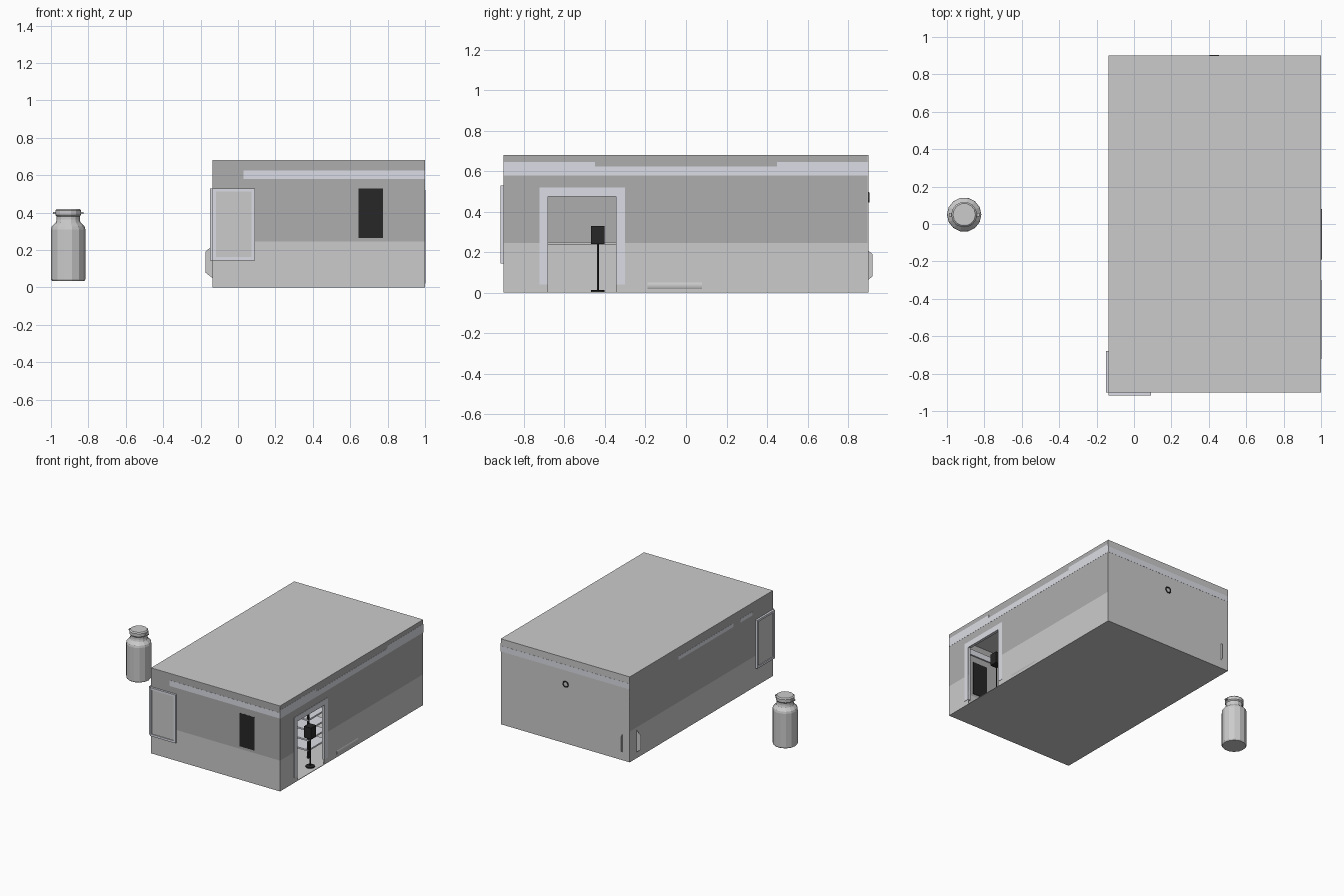
import bpy, bmesh, math
from mathutils import Vector

if "Cube" in bpy.data.objects:
    bpy.data.objects.remove(bpy.data.objects["Cube"])


def material(name, rgb):
    m = bpy.data.materials.new(name)
    m.diffuse_color = (*rgb, 1)
    m.use_nodes = True
    m.node_tree.nodes["Principled BSDF"].inputs["Base Color"].default_value = m.diffuse_color
    return m


DARK = material("upper_wall_grey", (0.42, 0.42, 0.42))
TRIM = material("trim_grey", (0.72, 0.73, 0.79))
BLACK = material("black", (0.02, 0.02, 0.02))


def finish(name, bm, mat=None):
    bmesh.ops.recalc_face_normals(bm, faces=bm.faces)
    me = bpy.data.meshes.new(name)
    bm.to_mesh(me)
    bm.free()
    ob = bpy.data.objects.new(name, me)
    bpy.context.collection.objects.link(ob)
    if mat:
        me.materials.append(mat)
    return ob


def boxes(name, spans, mat=None):
    """One object from boxes given as (x0, x1, y0, y1, z0, z1)."""
    bm = bmesh.new()
    for x0, x1, y0, y1, z0, z1 in spans:
        vs = bmesh.ops.create_cube(bm, size=1)["verts"]
        for v in vs:
            v.co = Vector((x0 + (v.co.x + .5) * (x1 - x0),
                           y0 + (v.co.y + .5) * (y1 - y0),
                           z0 + (v.co.z + .5) * (z1 - z0)))
    return finish(name, bm, mat)


def lathe(name, profile, centre, sides, mat=None):
    bm = bmesh.new()
    rings = [[bm.verts.new((centre[0] + r * math.cos(2 * math.pi * i / sides),
                            centre[1] + r * math.sin(2 * math.pi * i / sides), z))
              for i in range(sides)] for r, z in profile]
    for a, b in zip(rings, rings[1:]):
        for i in range(sides):
            j = (i + 1) % sides
            bm.faces.new((a[i], a[j], b[j], b[i]))
    bm.faces.new(rings[0])
    bm.faces.new(rings[-1])
    return finish(name, bm, mat)


X0, X1, Y0, Y1, H, BAND, T = -0.135, 1.0, -0.9, 0.9, 0.68, 0.245, 0.004
D0, D1, DH = -0.68, -0.345, 0.475      # door opening

# room shell
boxes("floor", [(X0, X1, Y0, Y1, 0, T)])
boxes("roof", [(X0, X1, Y0, Y1, H - T, H)])
boxes("back_wall", [(X0, X1, Y1 - T, Y1, 0, H)])
for name, z0, z1, mat in (("lower_wall", 0, BAND, None), ("upper_wall", BAND, H - T, DARK)):
    boxes(name, [(X0, X1, Y0, Y0 + T, z0, z1),
                 (X0, X0 + T, Y0, Y1, z0, z1),
                 (X1 - T, X1, Y0, D0, z0, z1),
                 (X1 - T, X1, D1, Y1, z0, z1)], mat)
boxes("door_header", [(X1 - T, X1, D0, D1, DH, H - T)], DARK)

# wall mouldings, inside and out
E = 0.001
boxes("wall_moulding", [
    (0.03, X1, Y0 - E, Y0 + 0.015, 0.58, 0.625),
    (X0, X1, Y1 - 0.015, Y1 + E, 0.58, 0.625),
    (X1 - 0.015, X1 + E, Y0, Y1, 0.578, 0.622),
    (X1 - 0.015, X1 + E, Y0, -0.45, 0.622, 0.645),
    (X1 - 0.015, X1 + E, 0.45, Y1, 0.622, 0.645),
    (X0 - E, X0 + 0.015, -0.4, 0.29, 0.58, 0.61),
    (X0 - E, X0 + 0.015, -0.64, -0.49, 0.58, 0.61)], TRIM)
boxes("inner_chair_rail", [(X0 + T, X0 + 0.015, Y0 + T, Y1 - T, 0.238, 0.25)])

# door surround
boxes("door_frame", [(X1 - 0.02, X1 + 0.002, D0 - 0.043, D0, 0.04, 0.52),
                     (X1 - 0.02, X1 + 0.002, D1, D1 + 0.045, 0.04, 0.52),
                     (X1 - 0.02, X1 + 0.002, D0, D1, DH, 0.52)], TRIM)


# framed boards meeting at the front left corner
def framed_board(name, place, a0, a1):
    z0, z1, w = 0.145, 0.53, 0.017
    boxes(name + "_frame", [place(*s, 0.016) for s in (
        (a0, a0 + w, z0, z1), (a1 - w, a1, z0, z1),
        (a0 + w, a1 - w, z0, z0 + w), (a0 + w, a1 - w, z1 - w, z1))], TRIM)
    boxes(name + "_panel", [place(a0 + w, a1 - w, z0 + w, z1 - w, 0.01)])


framed_board("front_board", lambda a, b, c, d, t: (a, b, Y0 - t, Y0 + t, c, d), X0, 0.09)
framed_board("left_board", lambda a, b, c, d, t: (X0 - t, X0 + t, a, b, c, d), Y0, -0.68)

# black wall panels
boxes("front_black_panel", [(0.645, 0.775, Y0 - E, Y0 + 0.008, 0.265, 0.53)], BLACK)
boxes("right_black_panels", [(X1 - 0.008, X1 - E, y, y + 0.13, 0.265, 0.53)
                             for y in (0.18, 0.39)], BLACK)

# crossed flat plates in the back left corner
for axis, name in ((0, "plate_across"), (1, "plate_along")):
    bm = bmesh.new()
    outline = []
    for s, z in ((-.105, .08), (-.06, .045), (.06, .045), (.105, .08),
                 (.105, .19), (.06, .23), (-.06, .23), (-.105, .19)):
        co = Vector((-0.07, 0.815, z))
        co[axis] += s
        outline.append(bm.verts.new(co))
    bm.faces.new(outline)
    finish(name, bm)

# low roll along the right wall
roll = lathe("wall_roll", [(0.035, -0.135), (0.035, 0.135)], (0, 0), 24)
roll.rotation_euler = (math.pi / 2, 0, 0)
roll.location = (X1 - 0.031, -0.055, 0.035)
for p in roll.data.polygons:
    p.use_smooth = len(p.vertices) == 4

# small ring on the back wall
bpy.ops.mesh.primitive_torus_add(major_segments=12, minor_segments=6, major_radius=0.022,
                                 minor_radius=0.005, location=(0.43, Y1, 0.47),
                                 rotation=(math.pi / 2, 0, 0))
bpy.context.object.name = "back_wall_ring"
bpy.context.object.data.materials.append(BLACK)

# stand with a black box inside the doorway
lathe("stand", [(0.034, 0.004), (0.034, 0.012), (0.005, 0.014), (0.005, 0.24)],
      (0.94, -0.435), 12, BLACK)
boxes("stand_box", [(0.91, 0.97, -0.468, -0.403, 0.24, 0.33)], BLACK)

# shelf rack inside the room
levels = [0.06 + 0.08 * i for i in range(5)]
boxes("rack_shelves", [(0.5, 0.85, -0.33, -0.1, z, z + 0.012) for z in levels], TRIM)
boxes("rack_posts", [(x, x + 0.012, y, y + 0.012, T, 0.4)
                     for x in (0.5, 0.838) for y in (-0.33, -0.112)], BLACK)

# churn standing outside
C = (-0.908, 0.05)
lathe("churn", [(0.086, 0.033), (0.092, 0.042), (0.092, 0.31), (0.088, 0.325),
                (0.066, 0.348), (0.062, 0.362), (0.062, 0.38), (0.069, 0.388),
                (0.069, 0.412), (0.06, 0.42)], C, 14)
boxes("churn_handles", [(C[0] + s * 0.072 - 0.01, C[0] + s * 0.072 + 0.01, C[1] - 0.01,
                         C[1] + 0.01, 0.392, 0.402) for s in (-1, 1)])
